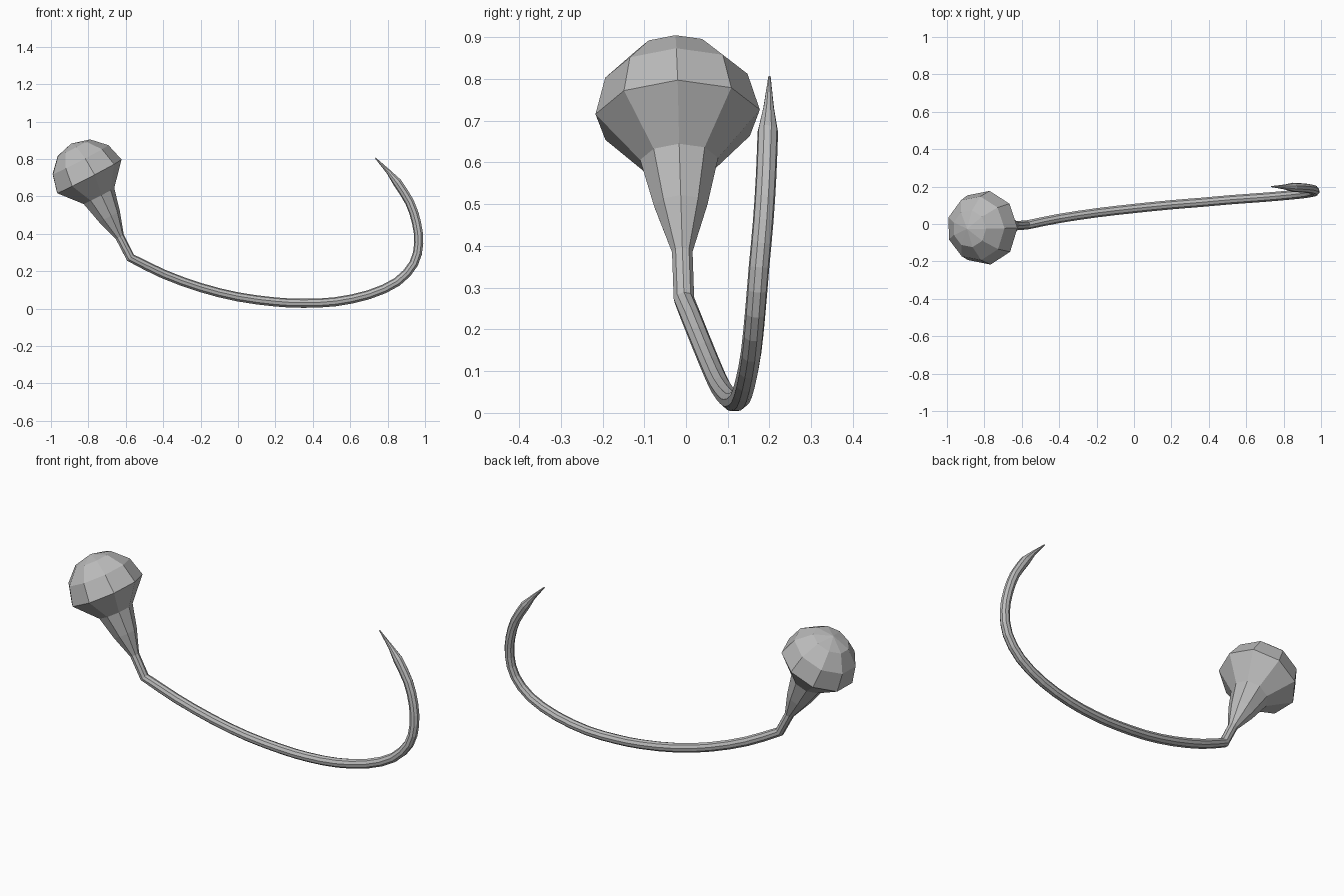
import bpy, bmesh, math
from mathutils import Vector

cube = bpy.data.objects.get("Cube")
if cube:
    bpy.data.objects.remove(cube, do_unlink=True)

SIDES = 9

grey = bpy.data.materials.new("mid_grey")
grey.use_nodes = True
grey.diffuse_color = (0.5, 0.5, 0.5, 1)
grey.node_tree.nodes["Principled BSDF"].inputs["Base Color"].default_value = (0.5, 0.5, 0.5, 1)


def smooth_path(points, steps):
    """Catmull-Rom curve through the points."""
    pts = [2 * points[0] - points[1]] + points + [2 * points[-1] - points[-2]]
    out = []
    for a, b, c, d in zip(pts, pts[1:], pts[2:], pts[3:]):
        for i in range(steps):
            t = i / steps
            out.append(0.5 * (2 * b + (c - a) * t + (2 * a - 5 * b + 4 * c - d) * t ** 2
                              + (3 * b - a - 3 * c + d) * t ** 3))
    return out + [points[-1]]


def sweep(name, path, first, last):
    """Skin round rings along part of a path of (centre, radius)."""
    bm = bmesh.new()
    rings = []
    for i in range(first, last + 1):
        centre, radius = path[i]
        before, after = path[max(i - 1, 0)][0], path[min(i + 1, len(path) - 1)][0]
        along = (after - before).normalized()
        up = along.cross(Vector((0, 1, 0))).normalized()
        side = up.cross(along)
        ring = []
        for k in range(SIDES):
            a = math.tau * k / SIDES
            ring.append(bm.verts.new(centre + radius * (up * math.cos(a) + side * math.sin(a))))
        rings.append(ring)
    for low, high in zip(rings, rings[1:]):
        for k in range(SIDES):
            n = (k + 1) % SIDES
            bm.faces.new((low[k], low[n], high[n], high[k]))
    bmesh.ops.remove_doubles(bm, verts=bm.verts, dist=0.0002)
    bmesh.ops.recalc_face_normals(bm, faces=bm.faces)
    mesh = bpy.data.meshes.new(name)
    bm.to_mesh(mesh)
    bm.free()
    mesh.materials.append(grey)
    obj = bpy.data.objects.new(name, mesh)
    bpy.context.collection.objects.link(obj)


# Bulb: half-sphere dome, then a neck narrowing to the stalk
joint = Vector((-0.575, -0.005, 0.272))
bulb_centre = Vector((-0.80, -0.02, 0.705))
axis = (bulb_centre - joint).normalized()
bulb = []
for degrees in (90, 60, 30, 0):
    a = math.radians(degrees)
    bulb.append((bulb_centre + axis * 0.2 * math.sin(a), 0.2 * math.cos(a)))
for distance, radius in ((0.371, 0.095), (0.248, 0.065), (0.126, 0.025)):
    bulb.append((joint + axis * distance, radius))

# Stalk: long hooked curve
route = [joint] + [Vector(p) for p in (
    (-0.4, 0.03, 0.185), (-0.2, 0.06, 0.112), (0, 0.083, 0.062), (0.2, 0.103, 0.035),
    (0.35, 0.115, 0.028), (0.52, 0.13, 0.036), (0.7, 0.143, 0.074), (0.85, 0.156, 0.142),
    (0.94, 0.166, 0.24), (0.967, 0.175, 0.35), (0.955, 0.185, 0.46), (0.918, 0.192, 0.57),
    (0.852, 0.196, 0.675))]
stalk = [(p, 0.025) for p in smooth_path(route, 2)]

# Tip: thin spike
tip = [(Vector((0.805, 0.198, 0.732)), 0.013), (Vector((0.735, 0.2, 0.805)), 0.003),
       (Vector((0.734, 0.2, 0.806)), 0)]

whole = bulb + stalk + tip
stalk_start = len(bulb)
tip_start = stalk_start + len(stalk) - 1
sweep("bulb", whole, 0, stalk_start)
sweep("stalk", whole, stalk_start, tip_start)
sweep("spike_tip", whole, tip_start, len(whole) - 1)
